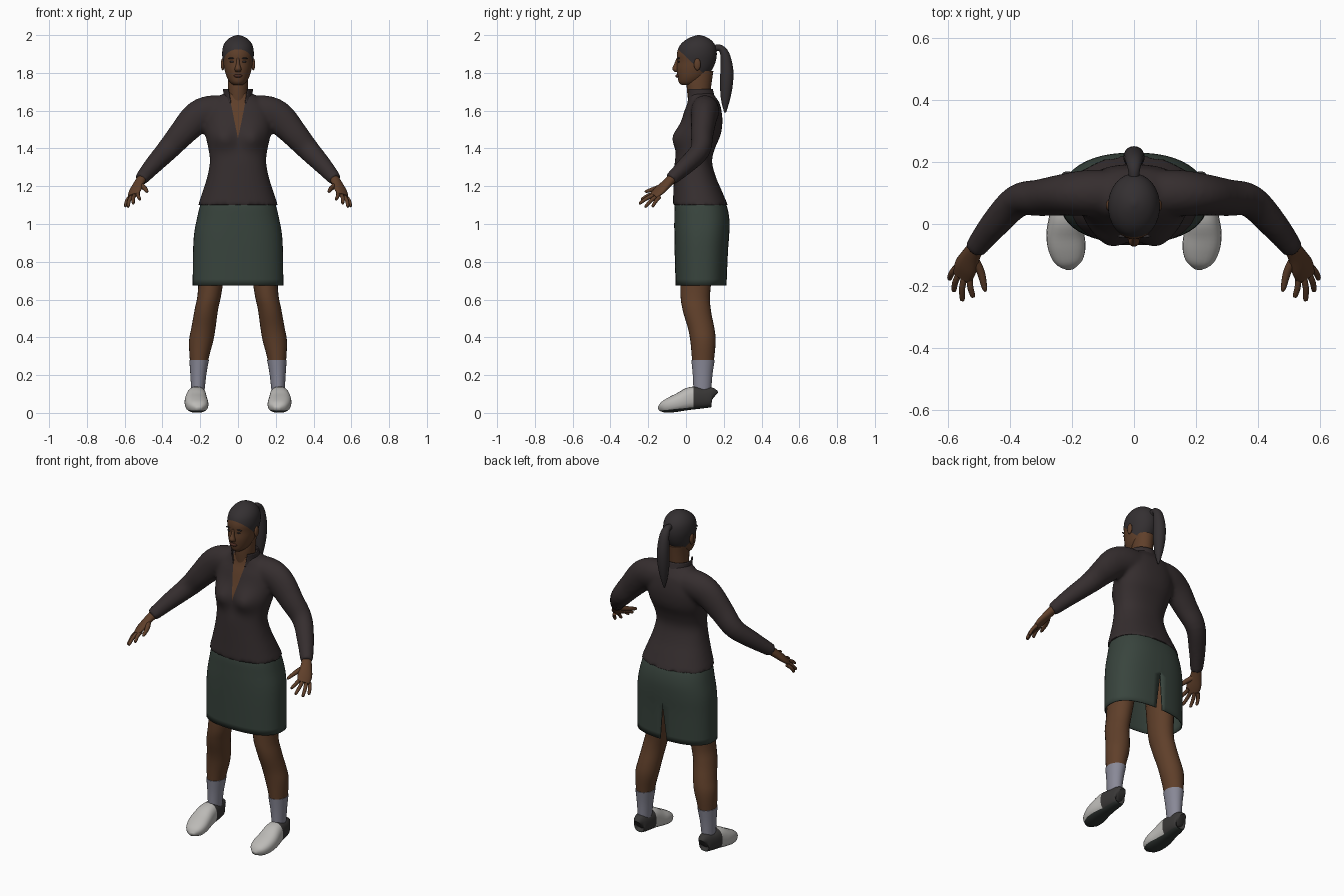
import bpy, bmesh, math
from mathutils import Vector

cube = bpy.data.objects.get("Cube")
if cube:
    bpy.data.objects.remove(cube, do_unlink=True)


def material(name, rgb):
    m = bpy.data.materials.new(name)
    m.use_nodes = True
    m.diffuse_color = (*rgb, 1)
    m.node_tree.nodes["Principled BSDF"].inputs["Base Color"].default_value = (*rgb, 1)
    return m


skin = material("brown skin", (.115, .05, .023))
jacket_mat = material("dark plum cloth", (.036, .027, .028))
skirt_mat = material("dark green cloth", (.04, .058, .047))
hair_mat = material("black hair", (.034, .029, .031))
sock_mat = material("grey sock", (.25, .25, .31))
shoe_mat = material("off white leather", (.5, .49, .47))
heel_mat = material("charcoal leather", (.04, .038, .037))
sole_mat = material("dark rubber", (.028, .034, .031))
lip_mat = material("dark lips", (.07, .025, .016))


def spline(rows, k):
    """Catmull-Rom interpolation of every column of the rows."""
    out = []
    for i in range(len(rows) - 1):
        a, b, c, d = rows[max(i - 1, 0)], rows[i], rows[i + 1], rows[min(i + 2, len(rows) - 1)]
        for j in range(k):
            t = j / k
            out.append([q + .5 * t * (r - p + t * (2 * p - 5 * q + 4 * r - s + t * (3 * (q - r) + s - p)))
                        for p, q, r, s in zip(a, b, c, d)])
    return out + [list(rows[-1])]


def loft(bm, rows, n=24, power=2, side=None, k=4, cap=True, sx=1):
    """Skin rings (x, y, z, half width, half depth); level rings unless side is given."""
    rows = spline(rows, k)
    pts = [Vector((sx * r[0], r[1], r[2])) for r in rows]
    rings = []
    for i, r in enumerate(rows):
        u, v = Vector((1, 0, 0)), Vector((0, 1, 0))
        if side:
            t = (pts[min(i + 1, len(pts) - 1)] - pts[max(i - 1, 0)]).normalized()
            u = Vector((sx * side[0], side[1], side[2]))
            u = (u - t * u.dot(t)).normalized()
            v = t.cross(u)
        ring = []
        for j in range(n):
            c, s = math.cos(math.tau * j / n), math.sin(math.tau * j / n)
            c = math.copysign(abs(c) ** (2 / power), c)
            s = math.copysign(abs(s) ** (2 / power), s)
            ring.append(bm.verts.new(pts[i] + u * r[3] * c + v * r[4] * s))
        rings.append(ring)
    for a, b in zip(rings, rings[1:]):
        for j in range(n):
            bm.faces.new((a[j], a[j - 1], b[j - 1], b[j]))
    if cap:
        bm.faces.new(rings[0])
        bm.faces.new(rings[-1])
    bmesh.ops.recalc_face_normals(bm, faces=bm.faces[:])


def levels(rows):
    """Turn (z, half width, front y, back y) into level loft rows."""
    return [(0, (f + b) / 2, z, w, (b - f) / 2) for z, w, f, b in rows]


def ball(bm, loc, scale):
    made = bmesh.ops.create_uvsphere(bm, u_segments=16, v_segments=10, radius=1)
    for v in made["verts"]:
        v.co = Vector(a * b + c for a, b, c in zip(v.co, scale, loc))


def bisect(bm, co, no):
    bmesh.ops.bisect_plane(bm, geom=bm.verts[:] + bm.edges[:] + bm.faces[:], plane_co=co, plane_no=no)


def wedge(bm, apex, slope, facing):
    """Cut a V with its tip at the apex height and return the faces inside it."""
    for s in (1, -1):
        bisect(bm, (0, 0, apex), (s, 0, -slope))
    out = []
    for f in bm.faces:
        c = f.calc_center_median()
        if abs(c.x) < slope * (c.z - apex) and (c.y - .08) * facing > 0:
            out.append(f)
    return out


def finish(name, bm, mats, mirror=False, thick=0):
    me = bpy.data.meshes.new(name)
    bm.to_mesh(me)
    bm.free()
    for m in mats:
        me.materials.append(m)
    for p in me.polygons:
        p.use_smooth = True
    me.set_sharp_from_angle(angle=math.radians(50))
    ob = bpy.data.objects.new(name, me)
    bpy.context.collection.objects.link(ob)
    if mirror:
        ob.modifiers.new("Mirror", 'MIRROR')
    if thick:
        ob.modifiers.new("Solidify", 'SOLIDIFY').thickness = thick
    return ob


# Jacket: torso and sleeves fused into one smooth surface
bm = bmesh.new()
loft(bm, levels([(1.1, .212, -.07, .222), (1.17, .188, -.067, .192), (1.25, .163, -.064, .158),
                 (1.33, .149, -.059, .138), (1.4, .157, -.047, .153), (1.47, .172, -.042, .183),
                 (1.54, .177, -.025, .193), (1.6, .167, -.008, .188), (1.64, .142, .008, .178),
                 (1.67, .105, .015, .158), (1.695, .07, .015, .14)]), n=48, power=2.3)
for v in bm.verts:
    if v.co.y < .06:
        d = (abs(v.co.x) - .08) ** 2 + (v.co.z - 1.455) ** 2
        v.co.y -= .038 * math.exp(-d / .0042)
arm = [(.06, .1, 1.6, .075, .08), (.15, .1, 1.595, .075, .085), (.22, .095, 1.56, .068, .085),
       (.3, .085, 1.475, .06, .071), (.375, .075, 1.39, .053, .059), (.45, 0, 1.31, .046, .048),
       (.515, -.082, 1.235, .034, .036)]
for sx in (1, -1):
    loft(bm, arm, n=24, side=(0, 1, 0), sx=sx)
draft = finish("jacket_draft", bm, [])
remesh = draft.modifiers.new("Remesh", 'REMESH')
remesh.mode = 'VOXEL'
remesh.voxel_size = .011
soften = draft.modifiers.new("Smooth", 'SMOOTH')
soften.factor, soften.iterations = .5, 6
fused = bpy.data.meshes.new_from_object(draft.evaluated_get(bpy.context.evaluated_depsgraph_get()))
bpy.data.objects.remove(draft, do_unlink=True)
bm = bmesh.new()
bm.from_mesh(fused)
bpy.data.meshes.remove(fused)
for f in wedge(bm, 1.45, .2, -1):
    f.material_index = 1
finish("jacket", bm, [jacket_mat, skin])

# Stand-up collar, open at the front
bm = bmesh.new()
loft(bm, levels([(1.64, .088, .0, .165), (1.675, .078, -.002, .152), (1.715, .079, -.006, .142)]),
     n=40, cap=False)
bmesh.ops.delete(bm, geom=wedge(bm, 1.45, .2, -1), context='FACES')
finish("collar", bm, [jacket_mat], thick=.006)

# Skirt with a slit at the back
bm = bmesh.new()
loft(bm, levels([(1.15, .18, -.045, .185), (1.1, .2, -.06, .214), (1.03, .217, -.062, .229),
                 (.95, .232, -.062, .229), (.85, .238, -.06, .222), (.675, .24, -.055, .215)]),
     n=48, power=2.4, cap=False)
bmesh.ops.delete(bm, geom=wedge(bm, .89, -.1, 1), context='FACES')
finish("skirt", bm, [skirt_mat], thick=.006)

# Neck
bm = bmesh.new()
loft(bm, levels([(1.6, .055, .02, .13), (1.68, .053, .008, .128), (1.75, .054, .004, .136),
                 (1.81, .055, .02, .145)]))
finish("neck", bm, [skin])

# Head, with the hair above a sloping hairline
bm = bmesh.new()
loft(bm, levels([(1.735, .022, -.022, .03), (1.75, .042, -.038, .075), (1.78, .06, -.045, .11),
                 (1.82, .072, -.05, .14), (1.86, .079, -.047, .157), (1.9, .084, -.048, .163),
                 (1.94, .079, -.036, .157), (1.97, .062, -.008, .137), (1.99, .036, .028, .107),
                 (2, .006, .06, .075)]), n=36)
slope = Vector((0, .95, 1))
bisect(bm, (0, 0, 1.885), slope)
for f in bm.faces:
    if slope.dot(f.calc_center_median()) > 1.885:
        f.material_index = 1
finish("head", bm, [skin, hair_mat])

# Nose, ears, brows, eyes and lips
bm = bmesh.new()
loft(bm, [(0, -.04, 1.878, .007, .01), (0, -.05, 1.845, .01, .013), (0, -.055, 1.82, .018, .018),
          (0, -.045, 1.804, .013, .012)], n=16)
finish("nose", bm, [skin])
bm = bmesh.new()
ball(bm, (.081, .06, 1.845), (.01, .018, .032))
finish("ears", bm, [skin], mirror=True)
bm = bmesh.new()
ball(bm, (.034, -.039, 1.877), (.019, .006, .004))
ball(bm, (.032, -.039, 1.859), (.013, .005, .005))
finish("brows_and_eyes", bm, [hair_mat], mirror=True)
bm = bmesh.new()
ball(bm, (0, -.044, 1.784), (.023, .013, .009))
finish("lips", bm, [lip_mat])

# Ponytail
bm = bmesh.new()
loft(bm, [(0, .14, 1.925, .015, .02), (0, .178, 1.933, .02, .017), (0, .205, 1.9, .028, .024),
          (0, .216, 1.82, .034, .034), (0, .214, 1.74, .033, .034), (0, .209, 1.66, .022, .024),
          (0, .207, 1.59, .004, .005)], n=20, side=(1, 0, 0))
finish("ponytail", bm, [hair_mat])

# Hands: palm, four fingers and thumb
bm = bmesh.new()
spread = (.78, .6, -.2)
loft(bm, [(.505, -.068, 1.247, .026, .025), (.525, -.1, 1.215, .031, .022),
          (.544, -.14, 1.178, .04, .018), (.555, -.172, 1.15, .034, .011)], n=16, side=spread)
fingers = [((.53, -.165, 1.163), (.52, -.237, 1.13)), ((.547, -.167, 1.155), (.555, -.248, 1.108)),
           ((.562, -.155, 1.148), (.583, -.217, 1.09)), ((.573, -.14, 1.143), (.597, -.178, 1.092))]
for base, tip in fingers:
    a, b = Vector(base), Vector(tip)
    mid = a.lerp(b, .5) + Vector((.004, 0, .004))
    loft(bm, [(*a, .011, .011), (*mid, .01, .01), (*a.lerp(b, .93), .008, .008), (*b, .003, .003)],
         n=10, side=spread)
loft(bm, [(.518, -.11, 1.208, .016, .015), (.495, -.155, 1.19, .013, .013),
          (.483, -.205, 1.174, .009, .009), (.48, -.218, 1.17, .003, .003)], n=10, side=spread)
finish("hands", bm, [skin], mirror=True)

# Legs
bm = bmesh.new()
loft(bm, [(.122, .075, .98, .08, .1), (.147, .05, .66, .064, .08), (.167, .056, .55, .062, .075),
          (.183, .08, .45, .064, .07), (.195, .09, .38, .064, .067), (.206, .09, .28, .049, .058),
          (.212, .086, .12, .031, .043)])
finish("legs", bm, [skin], mirror=True)

# Socks
bm = bmesh.new()
loft(bm, [(.206, .09, .28, .052, .062), (.21, .088, .2, .042, .052), (.213, .086, .1, .034, .046)])
finish("socks", bm, [sock_mat], mirror=True)

# Shoes: lofted heel to toe, with a dark heel and sole
bm = bmesh.new()
shoe = [(.145, .215, .02, .045, .115), (.135, .215, .036, .032, .135), (.09, .217, .046, .024, .135),
        (.03, .22, .053, .017, .138), (-.03, .222, .061, .008, .108), (-.08, .216, .06, .001, .084),
        (-.12, .21, .045, 0, .06), (-.144, .206, .014, .01, .03)]
loft(bm, [(x, y, (lo + hi) / 2, w, (hi - lo) / 2) for y, x, w, lo, hi in shoe],
     power=2.5, side=(1, 0, 0))
bisect(bm, (0, .04, 0), (0, 1, 0))
bisect(bm, (0, 0, .026), (0, -.1, 1))
for f in bm.faces:
    c = f.calc_center_median()
    f.material_index = 2 if c.z < .026 + .1 * c.y else 1 if c.y > .04 else 0
finish("shoes", bm, [shoe_mat, heel_mat, sole_mat], mirror=True)
